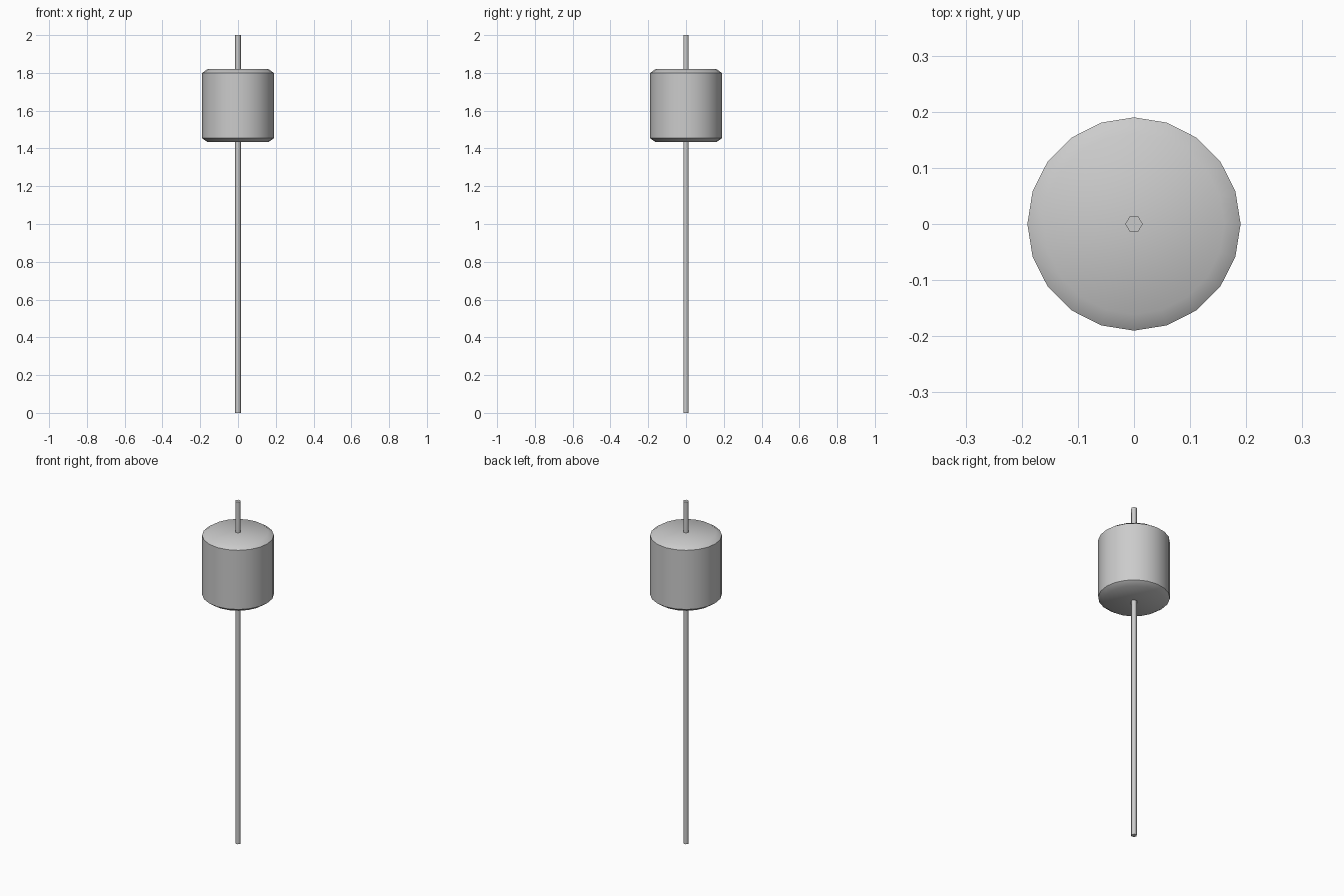
import bpy, bmesh, math

if "Cube" in bpy.data.objects:
    bpy.data.objects.remove(bpy.data.objects["Cube"])

grey = bpy.data.materials.new("light grey")
grey.diffuse_color = (0.6, 0.6, 0.6, 1)
grey.use_nodes = True
grey.node_tree.nodes["Principled BSDF"].inputs["Base Color"].default_value = grey.diffuse_color


def lathe(name, profile, sides, angle):
    """Closed turned part from (radius, height) rings, bottom to top."""
    bm = bmesh.new()
    rings = [[bm.verts.new((r * math.cos(2 * math.pi * i / sides),
                            r * math.sin(2 * math.pi * i / sides), z))
              for i in range(sides)] for r, z in profile]
    for a, b in zip(rings, rings[1:]):
        for i in range(sides):
            j = (i + 1) % sides
            bm.faces.new((a[i], a[j], b[j], b[i]))
    bm.faces.new(rings[0][::-1])
    bm.faces.new(rings[-1])
    mesh = bpy.data.meshes.new(name)
    bm.to_mesh(mesh)
    bm.free()
    mesh.materials.append(grey)
    obj = bpy.data.objects.new(name, mesh)
    bpy.context.collection.objects.link(obj)
    bpy.ops.object.select_all(action='DESELECT')
    obj.select_set(True)
    bpy.context.view_layer.objects.active = obj
    bpy.ops.object.shade_smooth_by_angle(angle=math.radians(angle))
    return obj


# Chamfered drum
lathe("drum", [(0.161, 1.433), (0.19, 1.454), (0.19, 1.80), (0.161, 1.82)], 20, 40)
# Thin six-sided rod through the drum
lathe("rod", [(0.0155, 0), (0.0155, 2)], 6, 65)
